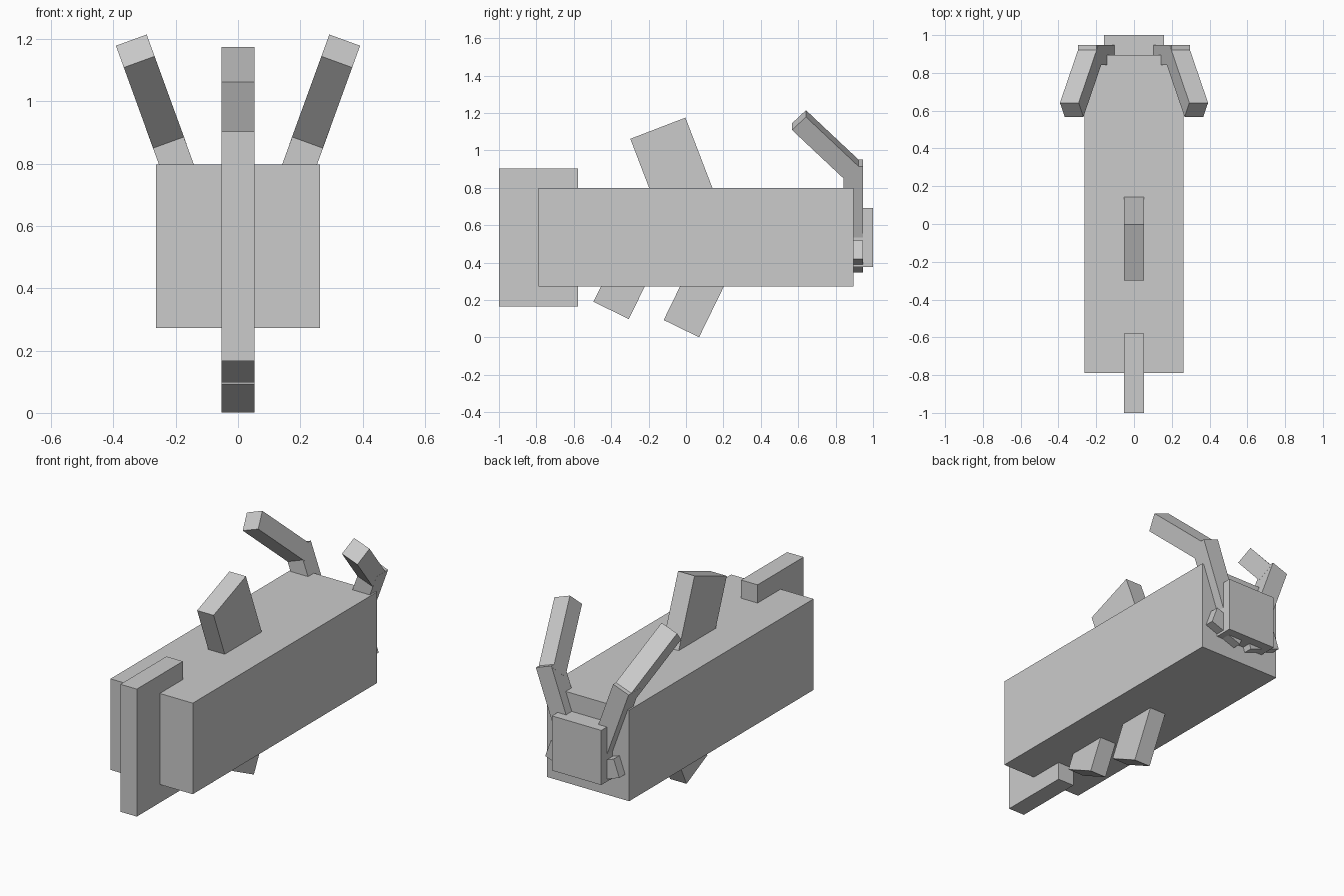
import bpy
from math import radians
from mathutils import Matrix, Vector

if "Cube" in bpy.data.objects:
    bpy.data.objects.remove(bpy.data.objects["Cube"])

P = 2 / 19  # one block unit


def box(name, centre, size, rx=0, ry=0):
    """Box sized in block units, tilted about x then about y (degrees)."""
    bpy.ops.mesh.primitive_cube_add(size=1)
    ob = bpy.context.object
    ob.name = name
    rot = Matrix.Rotation(radians(ry), 4, 'Y') @ Matrix.Rotation(radians(rx), 4, 'X')
    scale = Matrix.Diagonal((*(Vector(size) * P), 1))
    ob.data.transform(Matrix.Translation(centre) @ rot @ scale)
    return ob


def pair(name, centre, size, rx=0, ry=0):
    """Two boxes mirrored across x = 0."""
    x, y, z = centre
    box(name + "_right", (x, y, z), size, rx, ry)
    box(name + "_left", (-x, y, z), size, rx, -ry)


# Body, plate at the back end, upright fin at the front end
box("body", (0, 0.053, 0.535), (5, 16, 5))
box("end_plate", (0, 0.947, 0.535), (3, 1, 3))
box("upright_fin", (0, -0.789, 0.535), (1, 4, 7))

# Tilted fins above and below
box("top_fin", (0, -0.075, 0.922), (1, 3, 4), rx=21)
box("lower_fin_large", (0, 0.0445, 0.189), (1, 2, 3), rx=-26)
box("lower_fin_small", (0, -0.354, 0.239), (1, 2, 2), rx=-26)

# Upper feelers: base segment and bent tip, plus short lower feelers
pair("feeler_base", (0.175, 0.895, 0.735), (1, 1, 4), ry=20)
pair("feeler_tip", (0.279, 0.753, 1.022), (1, 1, 4), rx=45, ry=20)
pair("lower_feeler", (0.12, 0.895, 0.4335), (2, 1, 1), ry=-20)
